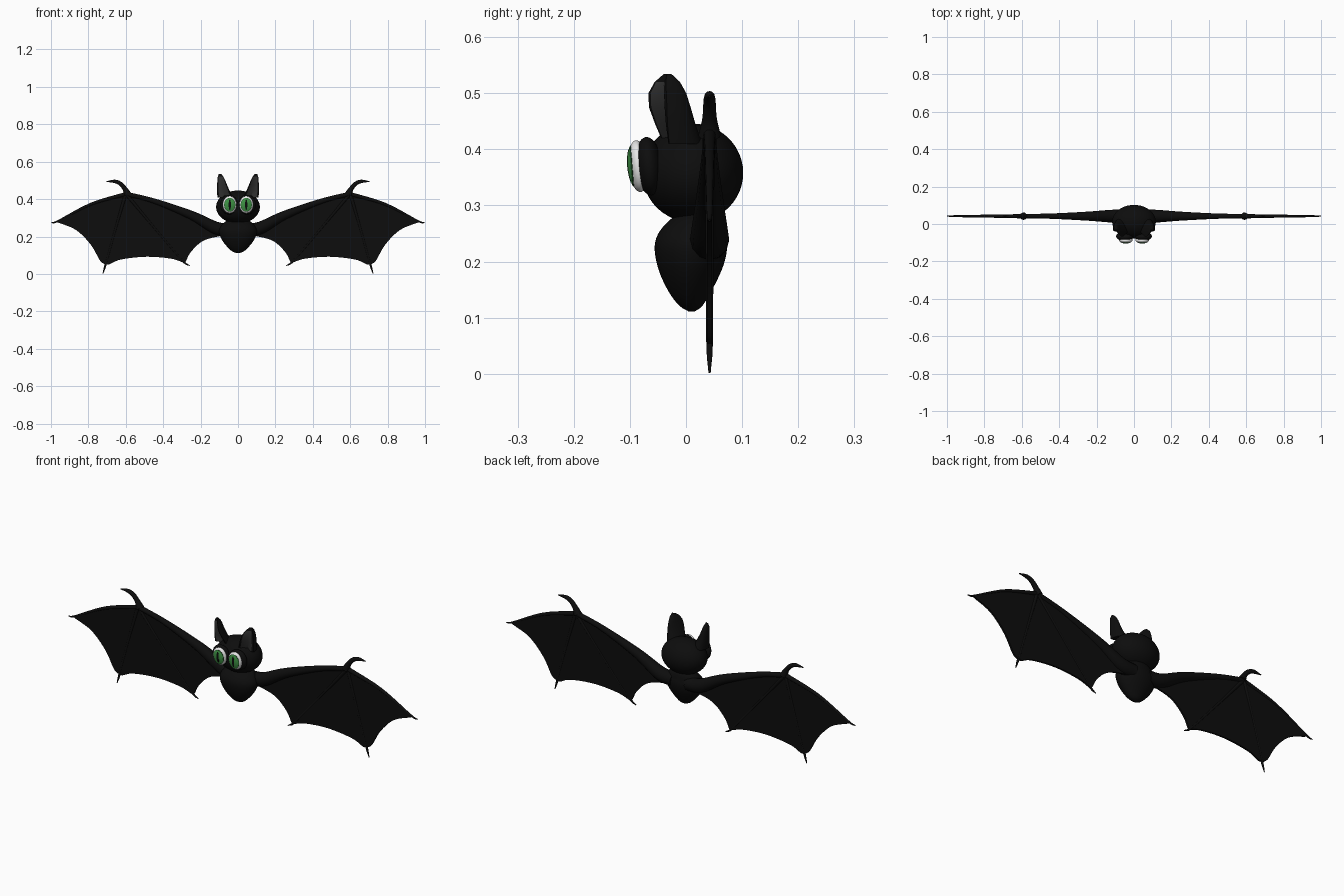
import bpy, bmesh
from math import sin, cos, pi, sqrt
from mathutils import Vector

cube = bpy.data.objects.get("Cube")
if cube:
    bpy.data.objects.remove(cube, do_unlink=True)


def material(name, color):
    m = bpy.data.materials.new(name)
    m.use_nodes = True
    m.diffuse_color = (*color, 1)
    bsdf = next(n for n in m.node_tree.nodes if n.type == 'BSDF_PRINCIPLED')
    bsdf.inputs["Base Color"].default_value = (*color, 1)
    bsdf.inputs["Roughness"].default_value = 0.7
    return m


BLACK = material("black_fur", (0.004, 0.004, 0.004))
GREY = material("inner_ear_grey", (0.035, 0.035, 0.035))
WHITE = material("eye_white", (0.8, 0.8, 0.8))
GREEN = material("iris_green", (0.05, 0.3, 0.06))
DARK_GREEN = material("iris_edge_green", (0.01, 0.06, 0.015))


def finish(name, bm, mats, mirror=False, angle=50):
    """Turn a bmesh into a smooth shaded object, mirrored across x if asked."""
    bmesh.ops.recalc_face_normals(bm, faces=bm.faces)
    mesh = bpy.data.meshes.new(name)
    bm.to_mesh(mesh)
    bm.free()
    for m in mats:
        mesh.materials.append(m)
    ob = bpy.data.objects.new(name, mesh)
    bpy.context.collection.objects.link(ob)
    bpy.ops.object.select_all(action='DESELECT')
    bpy.context.view_layer.objects.active = ob
    ob.select_set(True)
    bpy.ops.object.shade_smooth_by_angle(angle=angle * pi / 180)
    if mirror:
        ob.modifiers.new("mirror", 'MIRROR')
    return ob


def loft(bm, rings, rule=lambda row, col: 0):
    """Skin closed rings of equal length and cap both ends."""
    vs = [[bm.verts.new(p) for p in ring] for ring in rings]
    n = len(vs[0])
    for r in range(len(vs) - 1):
        for c in range(n):
            d = (c + 1) % n
            f = bm.faces.new((vs[r][c], vs[r][d], vs[r + 1][d], vs[r + 1][c]))
            f.material_index = rule(r, c)
    bm.faces.new(vs[0])
    bm.faces.new(vs[-1])


def circle(n):
    return [(cos(2 * pi * i / n), sin(2 * pi * i / n)) for i in range(n)]


def ellipsoid(name, centre, radii, mat, mirror=False, lean=0):
    bm = bmesh.new()
    bmesh.ops.create_uvsphere(bm, u_segments=40, v_segments=24, radius=1)
    for v in bm.verts:
        v.co = Vector(a * b for a, b in zip(v.co, radii))
        v.co.y -= lean * v.co.z
        v.co += Vector(centre)
    return finish(name, bm, [mat], mirror)


def smooth_path(pts, steps=6):
    """Catmull-Rom interpolation through the points."""
    pts = [Vector(p) for p in pts]
    ext = [2 * pts[0] - pts[1]] + pts + [2 * pts[-1] - pts[-2]]
    out = []
    for a, b, c, d in zip(ext, ext[1:], ext[2:], ext[3:]):
        for i in range(steps):
            t = i / steps
            out.append(0.5 * (2 * b + (c - a) * t + (2 * a - 5 * b + 4 * c - d) * t * t
                              + (3 * b - a - 3 * c + d) * t ** 3))
    return out + [pts[-1]]


WING_Y = 0.042


def tube(name, pts):
    """Tapered round limb in the wing plane; points are x, z, radius."""
    path = smooth_path(pts)
    bm = bmesh.new()
    rings = []
    for i, p in enumerate(path):
        t = path[min(i + 1, len(path) - 1)] - path[max(i - 1, 0)]
        side = Vector((-t.y, 0, t.x)).normalized()
        rings.append([Vector((p.x, WING_Y, p.y)) + p.z * (c * side + s * Vector((0, 1, 0)))
                      for c, s in circle(12)])
    loft(bm, rings)
    return finish(name, bm, [BLACK], True)


# Head
ellipsoid("head", (0, 0.012, 0.358), (0.117, 0.09, 0.088), BLACK)

# Egg shaped body, pointed at the bottom: z, half width, y centre
bm = bmesh.new()
profile = smooth_path([(0.111, 0.008, 0.01), (0.12, 0.03, 0.009), (0.14, 0.053, 0.007),
                       (0.17, 0.078, 0.007), (0.2, 0.095, 0.008), (0.23, 0.101, 0.009),
                       (0.255, 0.091, 0.012), (0.28, 0.068, 0.022), (0.3, 0.03, 0.035)], 4)
loft(bm, [[(p.y * c, p.z + 0.64 * p.y * s, p.x) for c, s in circle(36)] for p in profile])
finish("body", bm, [BLACK])

# Ears: z, inner x, outer x, inner front y, outer y, back y
bm = bmesh.new()
rings = []
for z, xin, xout, yin, yout, yback in [
        (0.41, 0.03, 0.11, -0.04, -0.03, 0.03), (0.445, 0.045, 0.113, -0.055, -0.033, 0.016),
        (0.475, 0.058, 0.112, -0.066, -0.034, 0.006), (0.5, 0.068, 0.11, -0.067, -0.035, -0.002),
        (0.52, 0.078, 0.108, -0.056, -0.036, -0.012), (0.534, 0.089, 0.103, -0.04, -0.034, -0.026)]:
    a, b = Vector((xin, yin, z)), Vector((xout, yout, z))
    mid, half = (a + b) / 2, (a - b) / 2
    hollow = Vector((0, 0.2 * (xout - xin), 0))
    front = [a.lerp(b, 0.13), mid + hollow, a.lerp(b, 0.87)]
    bulge = Vector((0, yback - mid.y, 0))
    arc = [mid - half * cos(pi * i / 12) + bulge * sin(pi * i / 12) for i in range(13)]
    rings.append(front + arc)
loft(bm, rings, lambda row, col: int(col < 2 and row < 4))
finish("ears", bm, [BLACK, GREY], True)

# Eye sockets and eyeballs
EYE = Vector((0.044, -0.085, 0.37))
EYE_R = Vector((0.037, 0.018, 0.046))
LEAN = 0.08
ellipsoid("eye_sockets", (0.048, -0.066, 0.37), (0.048, 0.024, 0.052), BLACK, True, LEAN)
ellipsoid("eyeballs", EYE, EYE_R, WHITE, True, LEAN)


def eye_disc(name, rx, rz, lift, mat):
    """Thin plate that follows the curve of the eyeball."""
    def point(c, s, k, back=0):
        x, z = rx * c * k, rz * s * k
        depth = EYE_R.y * sqrt(1 - (x / EYE_R.x) ** 2 - (z / EYE_R.z) ** 2)
        return EYE + Vector((x, -depth - lift - LEAN * z + back, z))
    bm = bmesh.new()
    rings = [[point(c, s, 1, 0.003) for c, s in circle(32)]]
    rings += [[point(c, s, k) for c, s in circle(32)] for k in (1, 0.8, 0.6, 0.4, 0.2, 0.03)]
    loft(bm, rings)
    finish(name, bm, [mat], True)


eye_disc("iris_edges", 0.030, 0.037, 0.0006, DARK_GREEN)
eye_disc("irises", 0.028, 0.035, 0.0012, GREEN)
eye_disc("pupils", 0.006, 0.029, 0.0018, BLACK)

# Wing membrane: leading edge, then scalloped trailing edge between finger tips
edges = [
    [(0.06, 0.25), (0.25, 0.325), (0.45, 0.395), (0.6, 0.435)],
    [(0.6, 0.435), (0.785, 0.38), (0.965, 0.283)],
    [(0.965, 0.276), (0.866, 0.235), (0.786, 0.155), (0.735, 0.068), (0.7, 0.05)],
    [(0.69, 0.05), (0.626, 0.077), (0.49, 0.092), (0.36, 0.082), (0.289, 0.06)],
    [(0.28, 0.065), (0.25, 0.12), (0.18, 0.18), (0.06, 0.21)]]
bm = bmesh.new()
outline = [p for e in edges for p in smooth_path(e, 5)]
kept = [p for i, p in enumerate(outline) if (p - outline[i - 1]).length > 1e-4]
face = bm.faces.new([bm.verts.new((p.x, WING_Y - 0.0045, p.y)) for p in kept])
top = bmesh.ops.extrude_face_region(bm, geom=[face], use_keep_orig=True)["geom"]
for v in top:
    if isinstance(v, bmesh.types.BMVert):
        v.co.y += 0.009
bmesh.ops.triangulate(bm, faces=[f for f in bm.faces if len(f.verts) > 4])
finish("wing_membranes", bm, [BLACK], True, 30)

# Wing arm, fingers ending in claws, and hooked thumb
tube("wing_arms", [(0.04, 0.235, 0.034), (0.12, 0.246, 0.034), (0.25, 0.314, 0.024),
                   (0.45, 0.39, 0.014), (0.6, 0.428, 0.012)])
tube("outer_fingers", [(0.59, 0.43, 0.011), (0.785, 0.373, 0.008), (0.96, 0.284, 0.005),
                       (1.0, 0.273, 0.002)])
tube("middle_fingers", [(0.6, 0.43, 0.01), (0.655, 0.24, 0.007), (0.705, 0.06, 0.006),
                        (0.722, 0.002, 0.002)])
tube("inner_fingers", [(0.6, 0.43, 0.01), (0.45, 0.25, 0.007), (0.3, 0.075, 0.006),
                       (0.257, 0.043, 0.002)])
tube("thumbs", [(0.59, 0.425, 0.02), (0.605, 0.455, 0.013), (0.63, 0.483, 0.011),
                (0.66, 0.495, 0.009), (0.702, 0.494, 0.002)])
